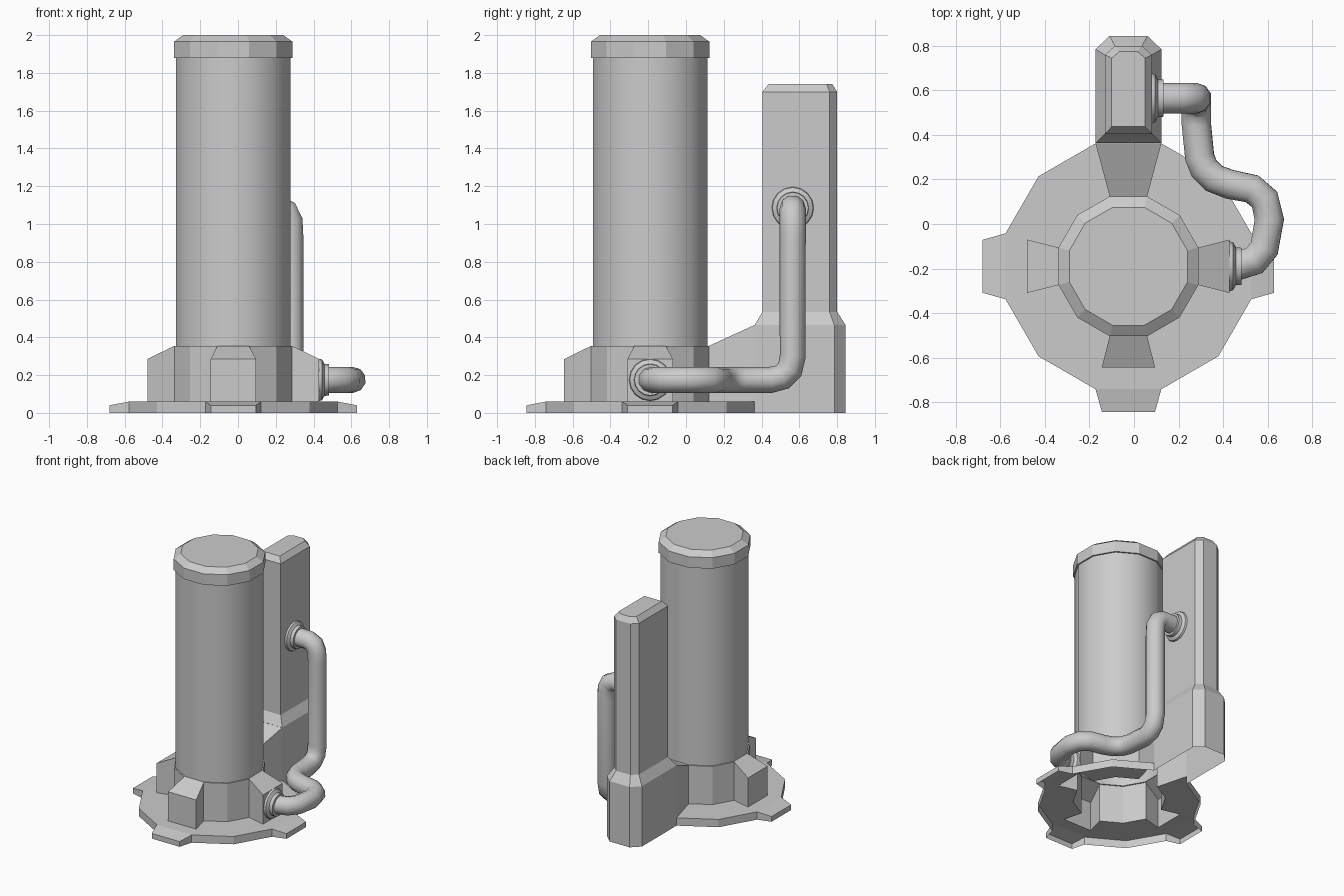
import bpy, bmesh, math
from mathutils import Vector, Matrix

if "Cube" in bpy.data.objects:
    bpy.data.objects.remove(bpy.data.objects["Cube"])

CX, CY = -0.025, -0.19          # axis of the tank
K = 1 / math.cos(math.radians(15))   # apothem -> corner radius of a 12-gon
T15 = math.tan(math.radians(15))


def finish(bm, name, loc=(0, 0, 0), smooth=None):
    bmesh.ops.remove_doubles(bm, verts=bm.verts, dist=1e-4)
    bmesh.ops.recalc_face_normals(bm, faces=bm.faces)
    me = bpy.data.meshes.new(name)
    bm.to_mesh(me)
    bm.free()
    ob = bpy.data.objects.new(name, me)
    ob.location = loc
    bpy.context.collection.objects.link(ob)
    if smooth:
        bpy.ops.object.select_all(action='DESELECT')
        ob.select_set(True)
        bpy.context.view_layer.objects.active = ob
        bpy.ops.object.shade_smooth_by_angle(angle=math.radians(smooth))
    return ob


def face(bm, *pts):
    return bm.faces.new([bm.verts.new(p) for p in pts])


def loft(bm, rings, cap=False, skip=()):
    """Join matching rings with quads; skip holds (ring, side) gaps."""
    n = len(rings[0])
    for r, (a, b) in enumerate(zip(rings, rings[1:])):
        for i in range(n):
            if (r, i) not in skip:
                j = (i + 1) % n
                face(bm, a[i], a[j], b[j], b[i])
    if cap:
        face(bm, *rings[-1])


def ring12(apothem, z):
    return [Vector((apothem * K * math.cos(math.radians(15 + 30 * i)),
                    apothem * K * math.sin(math.radians(15 + 30 * i)), z)) for i in range(12)]


# tank body and cap
bm = bmesh.new()
loft(bm, [ring12(0.303, 0.355), ring12(0.303, 1.88)])
finish(bm, "tank_body", (CX, CY, 0), 40)
bm = bmesh.new()
loft(bm, [ring12(0.303, 1.88), ring12(0.314, 1.88), ring12(0.314, 1.965),
          ring12(0.265, 2.0)], cap=True)
finish(bm, "tank_cap", (CX, CY, 0))

# base: hub walls, four buttresses, open-bottomed plate with tabs
HUB, PLATE, ZT, ZH = 0.312, 0.552, 0.06, 0.355
bm = bmesh.new()
loft(bm, [ring12(HUB, ZH), ring12(0.303, ZH)])
for q in range(4):                       # each quarter is built facing +x
    rot = Matrix.Rotation(q * math.pi / 2, 3, 'Z')
    back = q == 1

    def add(*pts):
        face(bm, *[rot @ Vector(p) for p in pts])

    # buttress (the rear one widens and rises into the tower)
    h, p = HUB * T15, PLATE * T15
    ro, ho, zo = (PLATE, p, 0.465) if back else (0.455, 0.12, 0.285)
    add((HUB, -h, ZH), (ro, -ho, zo), (ro, ho, zo), (HUB, h, ZH))
    for s in (-1, 1):
        add((HUB, s * h, ZT), (ro, s * ho, ZT), (ro, s * ho, zo), (HUB, s * h, ZH))
        add((HUB, s * h, ZT), (ro, s * ho, ZT), (PLATE, s * p, ZT)) if not back else None
    if not back:
        add((ro, -ho, ZT), (ro, ho, ZT), (ro, ho, zo), (ro, -ho, zo))
        add((ro, -ho, ZT), (PLATE, -p, ZT), (PLATE, p, ZT), (ro, ho, ZT))
        # tab
        to, tw, tz = 0.655, 0.119, 0.04
        add((PLATE, -p, ZT), (to, -tw, tz), (to, tw, tz), (PLATE, p, ZT))
        add((to, -tw, 0), (to, tw, 0), (to, tw, tz), (to, -tw, tz))
        for s in (-1, 1):
            add((PLATE, s * p, 0), (to, s * tw, 0), (to, s * tw, tz), (PLATE, s * p, ZT))
    # plain sides between buttresses
    for i in (0, 1):
        def side(r, z):
            return ring12(r, z)[i], ring12(r, z)[i + 1]
        a0, a1 = side(HUB, ZH)
        b0, b1 = side(HUB, ZT)
        c0, c1 = side(PLATE, ZT)
        d0, d1 = side(PLATE, 0)
        add(a0, a1, b1, b0)
        add(b0, b1, c1, c0)
        add(c0, c1, d1, d0)
finish(bm, "base", (CX, CY, 0))

# rear tower
def outline(w, y0, y1, cut_x, cut_y, z):
    return [Vector(v) for v in ((-w, y0, z), (w, y0, z), (w, y1 - cut_y, z), (w - cut_x, y1, z),
                                (cut_x - w, y1, z), (-w, y1 - cut_y, z))]

bm = bmesh.new()
loft(bm, [outline(0.148, 0.363, 0.845, 0.063, 0.06, 0),
          outline(0.148, 0.363, 0.845, 0.063, 0.06, 0.465),
          outline(0.106, 0.405, 0.80, 0.045, 0.04, 0.535),
          outline(0.106, 0.405, 0.80, 0.045, 0.04, 1.70),
          outline(0.075, 0.437, 0.775, 0.035, 0.03, 1.74)], cap=True, skip={(0, 0)})
finish(bm, "rear_tower", (CX, 0, 0))

# pipe
path = [(0.07, 0.565, 1.085), (0.21, 0.565, 1.085), (0.255, 0.565, 1.065), (0.277, 0.565, 1.015),
        (0.28, 0.565, 0.94), (0.28, 0.565, 0.30), (0.28, 0.55, 0.23), (0.28, 0.51, 0.19),
        (0.28, 0.45, 0.175), (0.295, 0.30, 0.175), (0.315, 0.25, 0.175), (0.36, 0.205, 0.175),
        (0.43, 0.178, 0.175), (0.53, 0.158, 0.175), (0.587, 0.11, 0.175), (0.608, 0.02, 0.175),
        (0.585, -0.11, 0.175), (0.54, -0.165, 0.175), (0.47, -0.185, 0.175), (0.42, -0.188, 0.175)]
cu = bpy.data.curves.new("pipe", 'CURVE')
cu.dimensions = '3D'
cu.bevel_depth = 0.069
cu.bevel_resolution = 3
sp = cu.splines.new('POLY')
sp.points.add(len(path) - 1)
for pt, co in zip(sp.points, path):
    pt.co = (*co, 1)
sp.use_smooth = True
bpy.context.collection.objects.link(bpy.data.objects.new("pipe", cu))

# pipe flanges, turned about x
for name, loc in (("tower_flange", (0.078, 0.565, 1.085)), ("base_flange", (0.428, -0.19, 0.175))):
    bm = bmesh.new()
    loft(bm, [[Vector((x, r * math.cos(i * math.tau / 16), r * math.sin(i * math.tau / 16)))
               for i in range(16)]
              for x, r in ((0, 0.112), (0.017, 0.108), (0.03, 0.085), (0.055, 0.083), (0.055, 0.06))])
    finish(bm, name, loc, 35)
